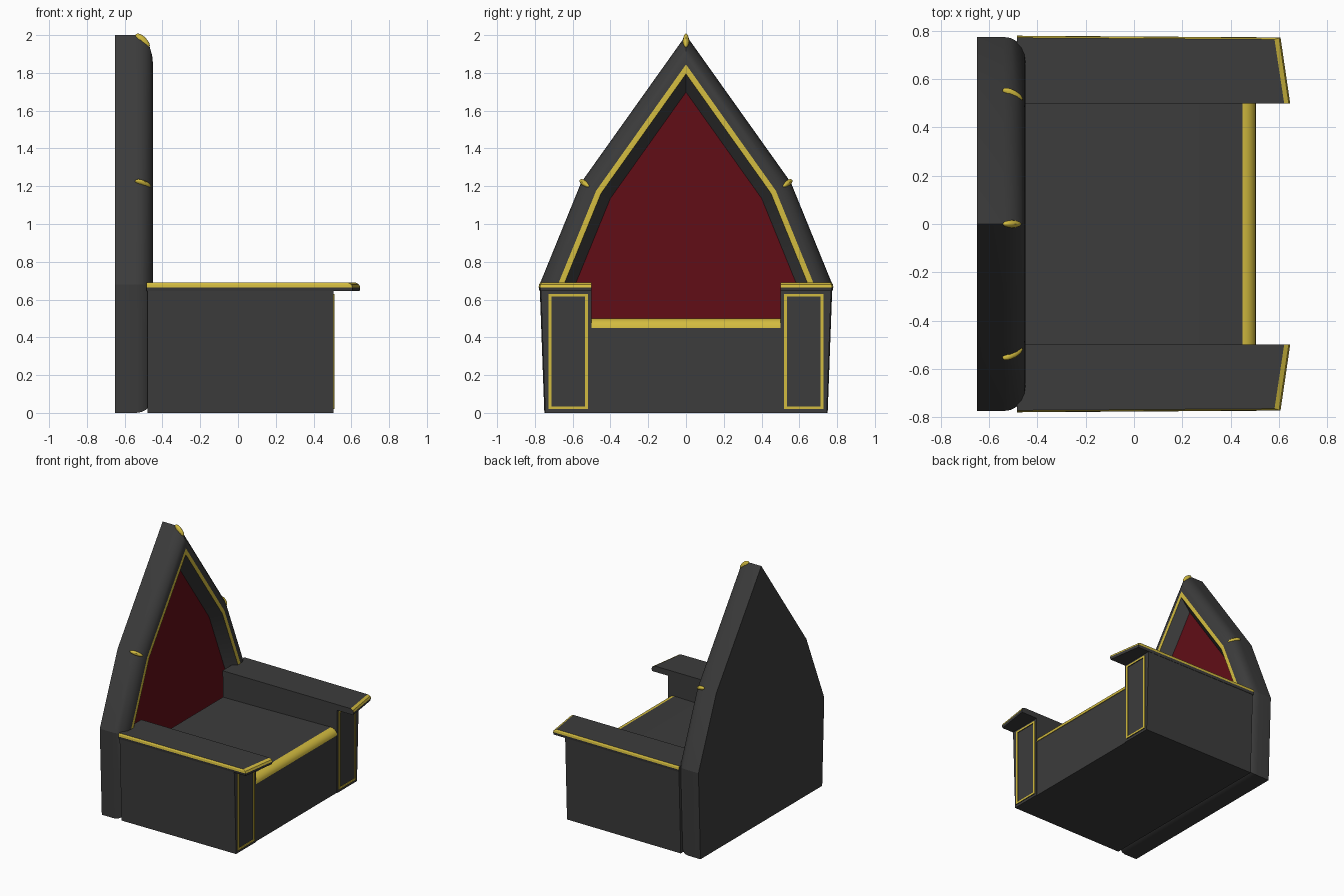
import bpy, bmesh
from math import sin, cos, pi, radians
from mathutils import Vector, Matrix

if "Cube" in bpy.data.objects:
    bpy.data.objects.remove(bpy.data.objects["Cube"])


def material(name, rgb):
    m = bpy.data.materials.new(name)
    m.diffuse_color = (*rgb, 1)
    m.use_nodes = True
    m.node_tree.nodes["Principled BSDF"].inputs["Base Color"].default_value = m.diffuse_color
    return m


DARK = material("dark_stone", (0.045, 0.045, 0.045))
GOLD = material("gold_trim", (0.65, 0.5, 0.05))
RED = material("red_cloth", (0.12, 0.004, 0.008))
MATS = [DARK, GOLD, RED]


def finish(name, bm, smooth=None):
    bmesh.ops.recalc_face_normals(bm, faces=bm.faces)
    me = bpy.data.meshes.new(name)
    bm.to_mesh(me)
    bm.free()
    for m in MATS:
        me.materials.append(m)
    ob = bpy.data.objects.new(name, me)
    bpy.context.collection.objects.link(ob)
    if smooth:
        bpy.ops.object.select_all(action='DESELECT')
        ob.select_set(True)
        bpy.context.view_layer.objects.active = ob
        bpy.ops.object.shade_smooth_by_angle(angle=radians(smooth))
    return ob


def loft(name, rings, mat=lambda i, j: 0, end_mat=0, smooth=None):
    """Skin a stack of equal-length rings and cap both ends."""
    bm = bmesh.new()
    vs = [[bm.verts.new(p) for p in r] for r in rings]
    n = len(rings[0])
    for i in range(len(vs) - 1):
        for j in range(n):
            k = (j + 1) % n
            f = bm.faces.new((vs[i][j], vs[i][k], vs[i + 1][k], vs[i + 1][j]))
            f.material_index = mat(i, j)
    bm.faces.new(vs[0][::-1])
    bm.faces.new(vs[-1]).material_index = end_mat
    return finish(name, bm, smooth)


def box(name, lo, hi, mat=0):
    ring = lambda z: [(lo[0], lo[1], z), (hi[0], lo[1], z), (hi[0], hi[1], z), (lo[0], hi[1], z)]
    return loft(name, [ring(lo[2]), ring(hi[2])], lambda i, j: mat, mat)


def inset(poly, d):
    """Inset a convex counter-clockwise polygon by d with mitred corners."""
    out = []
    for i, p in enumerate(poly):
        a = (p - poly[i - 1]).normalized()
        b = (poly[(i + 1) % len(poly)] - p).normalized()
        na, nb = Vector((-a.y, a.x)), Vector((-b.y, b.x))
        out.append(p + (na + nb) * d / (1 + na.dot(nb)))
    return out


# Pointed backrest: rounded rim, gold band, sloped recess, red panel
half = [(0.75, 0), (0.775, 0.68), (0.555, 1.22)]
outline = [Vector(p) for p in half + [(0, 2)] + [(-y, z) for y, z in reversed(half)]]
R, SEG = 0.09, 5
steps = [(-0.65, 0)]
steps += [(-0.54 + R * sin(t * pi / 2 / SEG), R * (1 - cos(t * pi / 2 / SEG))) for t in range(SEG + 1)]
steps += [(-0.45, 0.119), (-0.53, 0.175)]
rings = [[(x, p.x, p.y) for p in inset(outline, d)] for x, d in steps]
loft("backrest", rings, lambda i, j: 1 if i == SEG + 1 else 0, 2, smooth=20)

# Leaf-shaped studs on the rim corners
def stud(name, centre, along, out):
    z = Vector(along).normalized()
    y = z.cross(Vector(out)).normalized()
    x = y.cross(z)
    rot = Matrix((x, y, z)).transposed().to_4x4()
    bm = bmesh.new()
    bmesh.ops.create_uvsphere(bm, u_segments=12, v_segments=8, radius=1,
                              matrix=Matrix.Translation(centre) @ rot @ Matrix.Diagonal((0.022, 0.016, 0.05, 1)))
    for f in bm.faces:
        f.material_index = 1
    finish(name, bm, 40)


stud("top_stud", (-0.505, 0, 1.970), (1, 0, -1), (1, 0, 1))
for s, side in ((1, "left"), (-1, "right")):
    stud(side + "_stud", (-0.503, s * 0.535, 1.214), (0.07, -0.04 * s, -0.03), (0.5, s, 0.6))

# Seat block with rounded gold front edge
prof = [(-0.48, 0), (0.5, 0), (0.5, 0.45)]
prof += [(0.45 + 0.055 * cos(a * pi / 10), 0.45 + 0.05 * sin(a * pi / 10)) for a in range(6)]
prof += [(-0.11, 0.49), (-0.48, 0.485)]
loft("seat", [[(x, y, z) for x, z in prof] for y in (-0.51, 0.51)],
     lambda i, j: 1 if 2 <= j <= 7 else 0, smooth=25)

for s, side in ((1, "left"), (-1, "right")):
    # Arm block, flaring outwards towards the top
    loft(side + "_arm", [
        [(-0.48, s * 0.5, z), (0.505, s * 0.5, z), (0.505, s * y, z), (-0.48, s * (y + 0.005), z)]
        for z, y in ((0, 0.745), (0.65, 0.768))])

    # Gold frame on the arm front
    w = 0.014
    y0, y1, z0, z1 = 0.52, 0.727, 0.02, 0.63
    bars = [(y0, y0 + w, z0, z1), (y1 - w, y1, z0, z1), (y0 + w, y1 - w, z0, z0 + w), (y0 + w, y1 - w, z1 - w, z1)]
    for k, (a, b, c, d) in enumerate(bars):
        box(f"{side}_frame_bar_{k + 1}", (0.5, min(s * a, s * b), c), (0.511, max(s * a, s * b), d), 1)

    # Overhanging armrest with gold upper edge on the front and outer side
    rest = []
    for z, fx, oy in ((0.645, 0.003, 0.004), (0.665, 0, 0), (0.68, 0.006, 0.002), (0.69, 0.025, 0.008)):
        rest.append([(-0.485, s * 0.5, z), (0.647 - fx, s * 0.5, z),
                     (0.607 - fx, s * (0.773 - oy), z), (-0.485, s * (0.78 - oy), z)])
    loft(side + "_armrest", rest, lambda i, j: 1 if i >= 1 and j in (1, 2) else 0)
